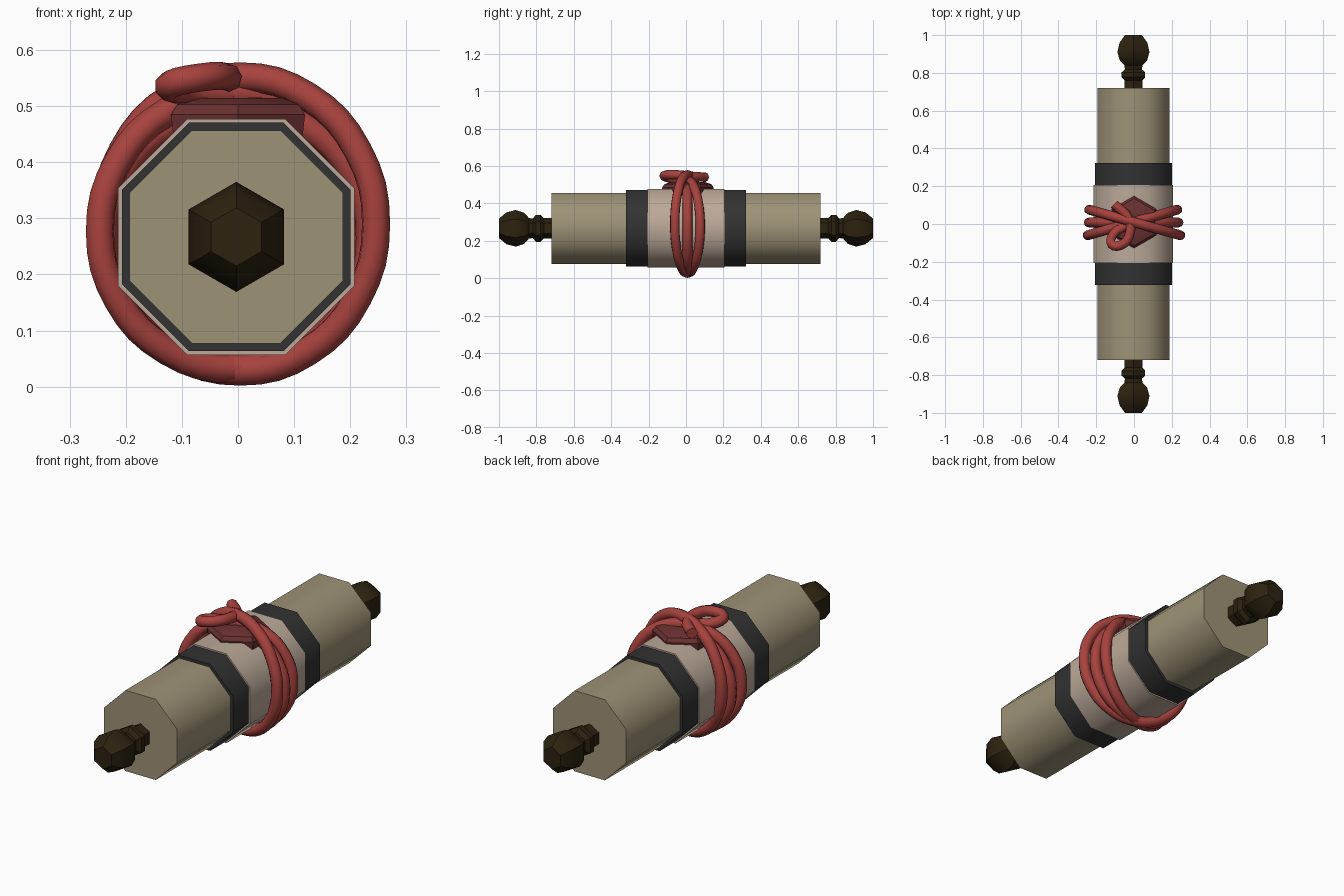
import bpy, bmesh, math

if "Cube" in bpy.data.objects:
    bpy.data.objects.remove(bpy.data.objects["Cube"])

CX, CZ = -0.003, 0.267      # axis of the scroll


def material(name, rgb):
    m = bpy.data.materials.new(name)
    m.diffuse_color = (*rgb, 1)
    m.use_nodes = True
    m.node_tree.nodes["Principled BSDF"].inputs["Base Color"].default_value = m.diffuse_color
    return m


PARCHMENT = material("tan parchment", (0.34, 0.29, 0.185))
WRAP = material("pale wrap", (0.50, 0.40, 0.32))
BLACK = material("charcoal band", (0.032, 0.032, 0.032))
WOOD = material("dark wood", (0.025, 0.016, 0.005))
CORD = material("red cord", (0.39, 0.055, 0.048))
WAX = material("dark red wax", (0.145, 0.03, 0.03))


def finish(ob, mat, angle):
    ob.data.materials.clear()
    ob.data.materials.append(mat)
    bpy.ops.object.select_all(action='DESELECT')
    ob.select_set(True)
    bpy.context.view_layer.objects.active = ob
    bpy.ops.object.shade_smooth_by_angle(angle=math.radians(angle))


def lathe(name, profile, sides, phase, mat, angle, centre=(CX, 0, CZ), axis='Y'):
    """Closed solid of revolution; profile is (distance along axis, radius)."""
    bm = bmesh.new()
    rings = []
    for d, r in profile:
        ring = []
        for i in range(sides):
            a = phase + math.tau * i / sides
            u, v = r * math.cos(a), r * math.sin(a)
            ring.append(bm.verts.new((u, d, v) if axis == 'Y' else (u, v, d)))
        rings.append(ring)
    for a, b in zip(rings, rings[1:]):
        for i in range(sides):
            j = (i + 1) % sides
            bm.faces.new((a[i], a[j], b[j], b[i]))
    bm.faces.new(rings[0])
    bm.faces.new(rings[-1])
    bmesh.ops.recalc_face_normals(bm, faces=bm.faces)
    me = bpy.data.meshes.new(name)
    bm.to_mesh(me)
    bm.free()
    ob = bpy.data.objects.new(name, me)
    ob.location = centre
    bpy.context.collection.objects.link(ob)
    finish(ob, mat, angle)
    return ob


def cord(name, points, closed, radius=0.026):
    """Round tube along a smooth path."""
    cu = bpy.data.curves.new(name, 'CURVE')
    cu.dimensions = '3D'
    cu.bevel_depth = radius
    cu.bevel_resolution = 2
    cu.resolution_u = 4
    cu.use_fill_caps = True
    sp = cu.splines.new('BEZIER')
    sp.bezier_points.add(len(points) - 1)
    for bp, p in zip(sp.bezier_points, points):
        bp.co = p
        bp.handle_left_type = bp.handle_right_type = 'AUTO'
    sp.use_cyclic_u = closed
    ob = bpy.data.objects.new(name, cu)
    bpy.context.collection.objects.link(ob)
    bpy.ops.object.select_all(action='DESELECT')
    ob.select_set(True)
    bpy.context.view_layer.objects.active = ob
    bpy.ops.object.convert(target='MESH')
    finish(bpy.context.object, CORD, 50)


def octagon(name, y0, y1, apothem, mat):
    r = apothem / math.cos(math.pi / 8)
    lathe(name, [(y0, r), (y1, r)], 8, math.pi / 8, mat, 50)


# Octagonal roll, its wrap and the two bands
octagon("scroll_roll", -0.72, 0.72, 0.19, PARCHMENT)
octagon("centre_wrap", -0.207, 0.207, 0.2105, WRAP)
for side, s in (("front", -1), ("back", 1)):
    octagon(side + "_band", s * 0.20, s * 0.322, 0.2035, BLACK)

    # Turned hexagonal knob on each end
    knob = [(0.70, 0.055), (0.76, 0.055), (0.777, 0.072), (0.803, 0.072),
            (0.818, 0.052), (0.84, 0.055), (0.865, 0.083), (0.91, 0.098),
            (0.96, 0.085), (1.0, 0.052)]
    lathe(side + "_knob", [(s * y, r) for y, r in knob], 6, math.pi / 6, WOOD, 35)

# Wax seal on top of the wrap
lathe("wax_seal", [(0.44, 0.132), (0.485, 0.138), (0.503, 0.125), (0.515, 0.09)],
      6, math.pi / 6, WAX, 30, centre=(0, 0.01, 0), axis='Z')

# Three turns of cord: each is (centre x, centre z, half width, half height, skew in y)
turns = [(0.004, 0.290, 0.242, 0.262, -0.068),
         (-0.008, 0.277, 0.238, 0.245, 0.068),
         (-0.002, 0.265, 0.238, 0.232, 0.0)]
for n, (x, z, w, h, skew) in enumerate(turns):
    path = []
    for i in range(12):
        a = math.tau * i / 12
        path.append((x + w * math.cos(a), 0.008 + skew * math.cos(a), z + h * math.sin(a)))
    cord(f"cord_turn_{n + 1}", path, True)

# Tied bow loop with its loose tail
cord("cord_bow", [(-0.105, 0.105, 0.54), (-0.03, 0.03, 0.545), (-0.022, -0.05, 0.553),
                  (-0.06, -0.107, 0.552), (-0.118, -0.108, 0.54),
                  (-0.11, -0.055, 0.53), (-0.02, 0.0, 0.52)], False, 0.025)
